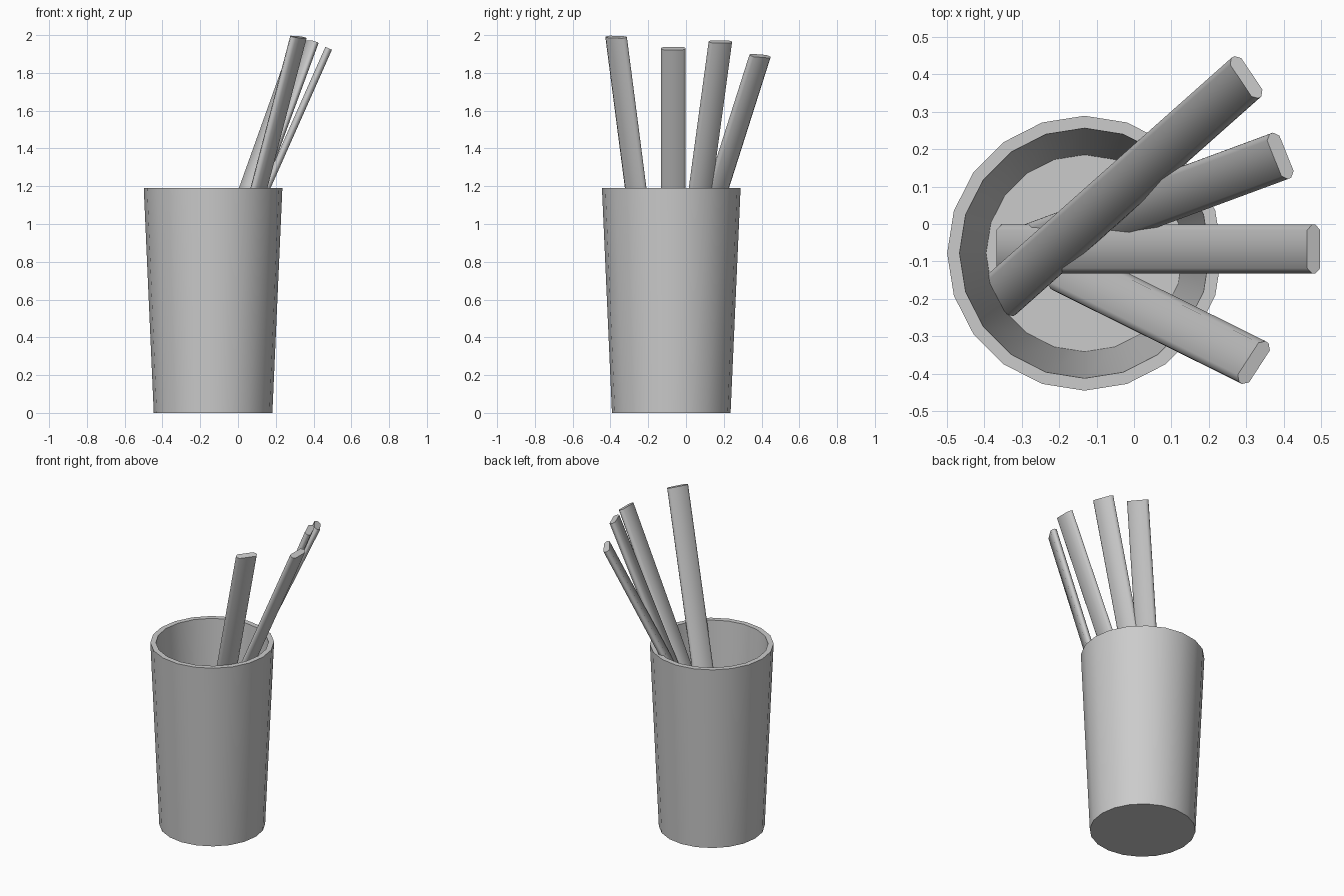
import bpy, bmesh, math
from mathutils import Vector

default = bpy.data.objects.get("Cube")
if default:
    bpy.data.objects.remove(default, do_unlink=True)

grey = bpy.data.materials.new("plain grey")
grey.use_nodes = True
grey.diffuse_color = (0.6, 0.6, 0.6, 1)
grey.node_tree.nodes["Principled BSDF"].inputs["Base Color"].default_value = (0.6, 0.6, 0.6, 1)


def skin(name, rings):
    """Join successive rings of points with quads and cap both ends."""
    bm = bmesh.new()
    loops = [[bm.verts.new(p) for p in ring] for ring in rings]
    for a, b in zip(loops, loops[1:]):
        for i in range(len(a)):
            j = (i + 1) % len(a)
            bm.faces.new((a[i], a[j], b[j], b[i]))
    bm.faces.new(loops[0][::-1])
    bm.faces.new(loops[-1])
    bmesh.ops.recalc_face_normals(bm, faces=bm.faces)
    mesh = bpy.data.meshes.new(name)
    bm.to_mesh(mesh)
    bm.free()
    mesh.materials.append(grey)
    obj = bpy.data.objects.new(name, mesh)
    bpy.context.collection.objects.link(obj)
    bpy.ops.object.select_all(action='DESELECT')
    obj.select_set(True)
    bpy.context.view_layer.objects.active = obj
    bpy.ops.object.shade_smooth_by_angle(angle=math.radians(50))
    return obj


# Tapered cup: outer wall, rim, inner wall and floor in one profile
SIDES = 20
profile = [(0.314, 0), (0.367, 1.19), (0.334, 1.19), (0.263, 0.05)]
skin("cup", [[(-0.132 + r * math.cos(math.tau * k / SIDES),
               -0.078 + r * math.sin(math.tau * k / SIDES), z)
              for k in range(SIDES)] for r, z in profile])


# Flat sticks with chamfered edges, leaning out of the cup
def stick(name, bottom, top, facing, width=0.13, thick=0.038, cut=0.014):
    a, b = Vector(bottom), Vector(top)
    axis = (b - a).normalized()
    angle = math.radians(facing)
    side = Vector((-math.sin(angle), math.cos(angle), 0))
    side.z = -side.dot(axis) / axis.z
    side.normalize()
    face = side.cross(axis)
    w, t = width / 2, thick / 2
    quarter = [(w, t - cut), (w - cut, t)]
    outline = (quarter + [(-u, v) for u, v in quarter[::-1]]
               + [(-u, -v) for u, v in quarter] + [(u, -v) for u, v in quarter[::-1]])
    skin(name, [[end + side * u + face * v for u, v in outline] for end in (a, b)])


stick("middle_stick", (-0.35, -0.067, 0.06), (0.48, -0.067, 1.93), 0)
stick("inner_left_stick", (-0.31, -0.077, 0.06), (0.391, 0.182, 1.965), 22)
stick("outer_left_stick", (-0.355, -0.19, 0.06), (0.3, 0.392, 1.89), 34)
stick("front_stick", (-0.185, -0.12, 0.06), (0.32, -0.37, 1.99), -33)
